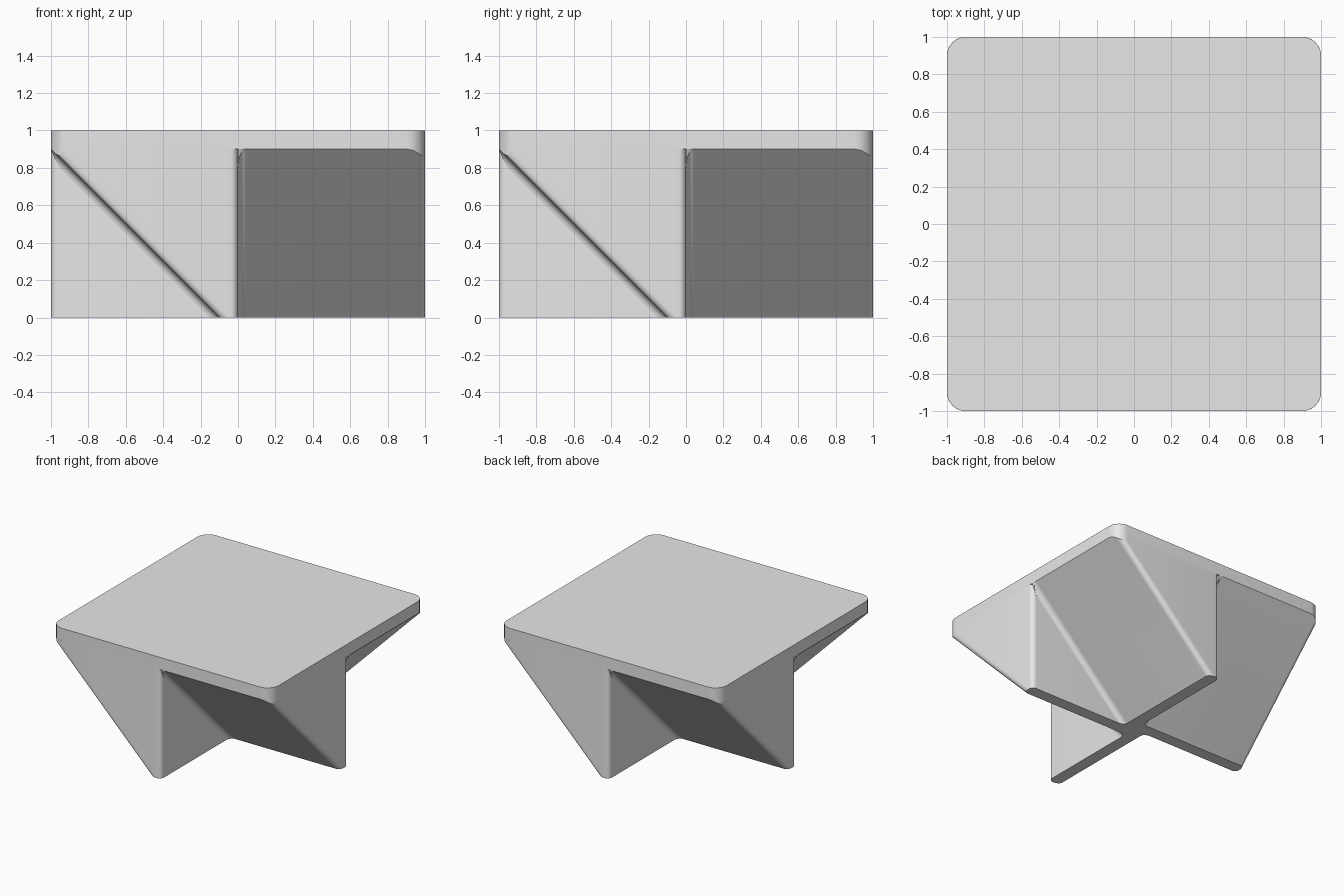
import bpy, bmesh, math
from mathutils import Vector

cube = bpy.data.objects.get("Cube")
if cube:
    bpy.data.objects.remove(cube, do_unlink=True)

SLAB = 0.9      # underside of the top
ARM = 0.1       # foot thickness and slab corner radius
R = 0.04        # small fillet radius

grey = bpy.data.materials.new("light_grey")
grey.use_nodes = True
grey.diffuse_color = (0.8, 0.8, 0.8, 1)
for node in grey.node_tree.nodes:
    if node.type == 'BSDF_PRINCIPLED':
        node.inputs["Base Color"].default_value = (0.8, 0.8, 0.8, 1)


def loft(name, ring_a, ring_b, rounded=None, radius=R):
    """Solid between two matching rings; rounds the edges chosen by a rule."""
    bm = bmesh.new()
    a = [bm.verts.new(p) for p in ring_a]
    b = [bm.verts.new(p) for p in ring_b]
    bm.faces.new(a)
    bm.faces.new(b[::-1])
    for i in range(len(a)):
        j = (i + 1) % len(a)
        bm.faces.new((a[i], b[i], b[j], a[j]))
    bmesh.ops.recalc_face_normals(bm, faces=bm.faces)
    if rounded:
        edges = [e for e in bm.edges if rounded(*[v.co for v in e.verts])]
        bmesh.ops.bevel(bm, geom=edges, offset=radius, segments=8,
                        profile=0.5, affect='EDGES', clamp_overlap=False)
    mesh = bpy.data.meshes.new(name)
    bm.to_mesh(mesh)
    bm.free()
    mesh.materials.append(grey)
    obj = bpy.data.objects.new(name, mesh)
    bpy.context.collection.objects.link(obj)
    return obj


def smooth(obj):
    bpy.ops.object.select_all(action='DESELECT')
    obj.select_set(True)
    bpy.context.view_layer.objects.active = obj
    bpy.ops.object.shade_smooth_by_angle(angle=math.radians(30))


def is_vertical(p, q):
    return abs(p.z - q.z) > 0.05 and (p - q).xy.length < 0.001


# Square top with rounded corners
square = [(-1, -1), (1, -1), (1, 1), (-1, 1)]
top = loft("table_top", [(x, y, SLAB) for x, y in square],
           [(x, y, 1) for x, y in square], is_vertical, ARM)
smooth(top)

# Sloped wedge under one quarter, with its outer end rounded
section = [(-1, SLAB), (-ARM, 0), (0, 0), (0, SLAB)]
wedge = loft("wedge_leg", [(0, y, z) for y, z in section],
             [(1, y, z) for y, z in section],
             lambda p, q: min(p.x, q.x) > 0.99 and abs(p.z - q.z) > 0.5)

# Trim the wedge to the rounded corner of the top
arc = [math.radians(90 * i / 16) for i in range(17)]
outline = [(1 - ARM + ARM * math.cos(t), ARM - 1 - ARM * math.sin(t)) for t in arc]
outline += [(1 - ARM, -1.2), (1.2, -1.2), (1.2, ARM - 1)]
post = loft("corner_cutter", [(x, y, 0.5) for x, y in outline],
            [(x, y, 1.2) for x, y in outline])
post.hide_render = True
trim = wedge.modifiers.new("corner_trim", 'BOOLEAN')
trim.operation = 'DIFFERENCE'
trim.solver = 'EXACT'
trim.object = post
bpy.context.view_layer.objects.active = wedge
bpy.ops.object.modifier_apply(modifier=trim.name)
bpy.data.objects.remove(post, do_unlink=True)
smooth(wedge)

# Hollow fillet where the slope meets the neighbouring wall
curve = [math.radians(90 * i / 8) for i in range(9)]
hollow = [(0, 0)] + [(R - R * math.sin(t), R - R * math.cos(t)) for t in curve]
low = [(x, -ARM - s * math.sqrt(2), 0) for x, s in hollow]
high = [(x, s - 1, SLAB - s - s * math.sqrt(2)) for x, s in hollow]
fillet = loft("inner_fillet", low, high)
smooth(fillet)

# Repeat the quarter around the centre
for part in (wedge, fillet):
    for turn in range(1, 4):
        copy = bpy.data.objects.new(f"{part.name}_{turn + 1}", part.data)
        copy.rotation_euler.z = turn * math.pi / 2
        for mod in part.modifiers:
            new = copy.modifiers.new(mod.name, mod.type)
            if mod.type == 'NODES':
                new.node_group = mod.node_group
        bpy.context.collection.objects.link(copy)
